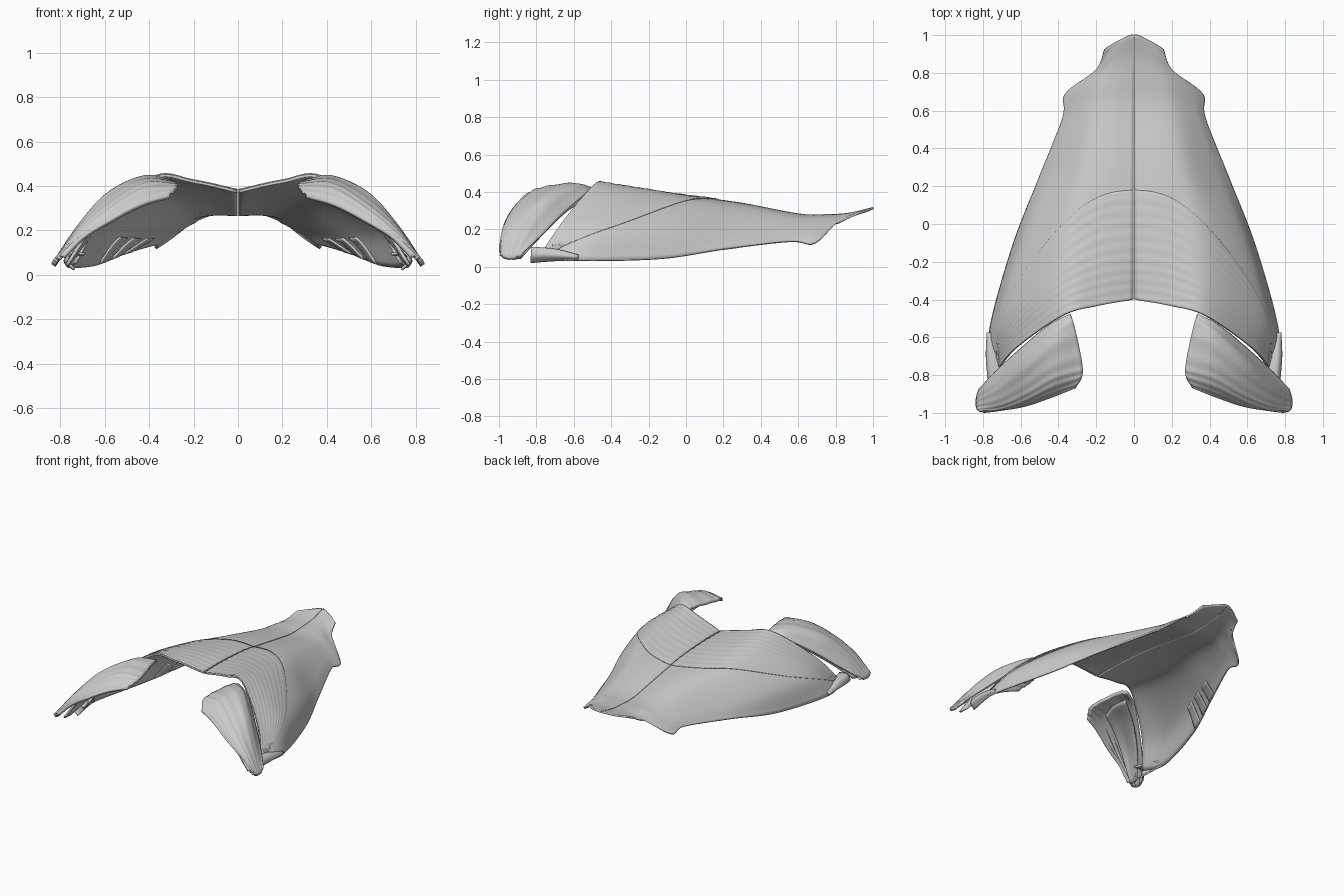
import bpy, bmesh, math
from mathutils import Vector


def spline(pts, t):
    """Catmull-Rom point at t in 0..1 along a list of vectors."""
    n = len(pts) - 1
    s = min(max(t, 0), 1) * n
    i = min(int(s), n - 1)
    f = s - i
    b, c = pts[i], pts[i + 1]
    a = pts[i - 1] if i > 0 else b * 2 - c
    d = pts[i + 2] if i + 2 <= n else c * 2 - b
    return 0.5 * (2 * b + (c - a) * f + (2 * a - 5 * b + 4 * c - d) * f ** 2
                  + (3 * b - a - 3 * c + d) * f ** 3)


def surface(rows):
    """Smooth surface through rows of points: u along a row, v across rows."""
    rows = [[Vector(p) for p in r] for r in rows]
    return lambda u, v: spline([spline(r, u) for r in rows], v)


def sheet(name, fn, nu, nv, thick, ripple=0.0, freq=9):
    """Mirrored muscle sheet sampled from fn, thickened downwards."""
    bm = bmesh.new()
    grid = []
    for j in range(nv + 1):
        line = []
        for i in range(nu + 1):
            p = fn(i / nu, j / nv)
            p.z += ripple * math.sin(2 * math.pi * freq * j / nv)
            p.x = max(p.x, 0.002)
            line.append(bm.verts.new(p))
        grid.append(line)
    for j in range(nv):
        for i in range(nu):
            bm.faces.new((grid[j][i], grid[j][i + 1],
                          grid[j + 1][i + 1], grid[j + 1][i]))
    bm.normal_update()
    if sum(f.normal.z * f.calc_area() for f in bm.faces) < 0:
        bmesh.ops.reverse_faces(bm, faces=bm.faces[:])
    me = bpy.data.meshes.new(name)
    bm.to_mesh(me)
    bm.free()
    for p in me.polygons:
        p.use_smooth = True
    ob = bpy.data.objects.new(name, me)
    bpy.context.collection.objects.link(ob)
    s = ob.modifiers.new("thickness", 'SOLIDIFY')
    s.thickness = thick
    s.offset = -1
    m = ob.modifiers.new("mirror", 'MIRROR')
    m.use_mirror_merge = False
    return ob


# Broad back sheet: rows run from the midline to the outer edge, front to back
back = surface([
    [(0, -.40, .38), (.2, -.435, .425), (.38, -.485, .442), (.62, -.65, .25), (.735, -.78, .06)],
    [(0, -.20, .38), (.2, -.22, .408), (.40, -.28, .402), (.665, -.44, .22), (.77, -.58, .035)],
    [(0, .05, .365), (.2, .04, .376), (.38, 0, .35), (.58, -.09, .20), (.65, -.13, .045)],
    [(0, .30, .33), (.15, .30, .342), (.29, .28, .315), (.44, .25, .19), (.515, .22, .10)],
    [(0, .60, .28), (.12, .60, .285), (.22, .60, .265), (.325, .585, .195), (.38, .56, .14)],
    [(0, .75, .28), (.10, .745, .28), (.19, .735, .262), (.30, .715, .19), (.365, .69, .13)],
    [(0, .88, .29), (.05, .875, .29), (.10, .865, .285), (.16, .85, .27), (.205, .815, .24)],
    [(0, 1.0, .32), (.01, 1.0, .32), (.03, .995, .318), (.09, .965, .305), (.155, .92, .295)],
])
sheet("back_sheet", back, 28, 56, .012)


# Upper layer lying on the front of the back sheet, ending in an arc
def upper(u, v):
    w = .97 * u
    return back(w, v * (2.5 * (1 - w ** 2.2) + .03) / 7) + Vector((0, 0, .005))


sheet("upper_layer", upper, 28, 40, .006, .0012, 10)

# Shoulder flap: lines fan from the inner edge out to the low front tip
flap = surface([
    [(.34, -.475, .415), (.46, -.54, .385), (.61, -.665, .275), (.73, -.775, .165), (.825, -.875, .075)],
    [(.315, -.54, .43), (.43, -.60, .445), (.59, -.74, .37), (.72, -.85, .225), (.838, -.925, .05)],
    [(.275, -.73, .415), (.42, -.77, .425), (.58, -.87, .335), (.72, -.94, .21), (.838, -.965, .055)],
    [(.275, -.81, .40), (.43, -.86, .385), (.58, -.935, .295), (.71, -.98, .19), (.825, -.99, .075)],
    [(.31, -.87, .365), (.45, -.925, .315), (.58, -.968, .245), (.71, -.99, .165), (.79, -1.0, .09)],
])
sheet("shoulder_flap", flap, 30, 40, .02, .002, 7)

# Deep head hidden under the flap
deep = surface([
    [(.36, -.52, .375), (.52, -.63, .31), (.66, -.75, .19), (.77, -.88, .05)],
    [(.36, -.65, .385), (.50, -.74, .34), (.66, -.84, .23), (.78, -.92, .045)],
    [(.38, -.76, .37), (.52, -.83, .31), (.67, -.91, .20), (.775, -.95, .05)],
])
sheet("deep_head", deep, 18, 12, .015)

# Tendon band folded around the low front corner of the back sheet
tendon = surface([
    [(.69, -.82, .10), (.755, -.825, .105), (.775, -.83, .06), (.74, -.83, .02)],
    [(.72, -.70, .09), (.765, -.70, .095), (.785, -.70, .06), (.755, -.70, .03)],
    [(.755, -.575, .06), (.77, -.575, .065), (.78, -.575, .05), (.765, -.58, .035)],
])
sheet("tendon_band", tendon, 12, 10, .012)

# Rib slips tucked inside the outer edge of the back sheet
for k, v0 in enumerate((.30, .36, .42)):
    def slip(u, v, v0=v0):
        p = back(.76 + .23 * u, v0 + .035 * v)
        return p + Vector((-.04 + .035 * u, 0, -.02 + .016 * u))
    sheet("rib_slip_%d" % (k + 1), slip, 8, 4, .008)
